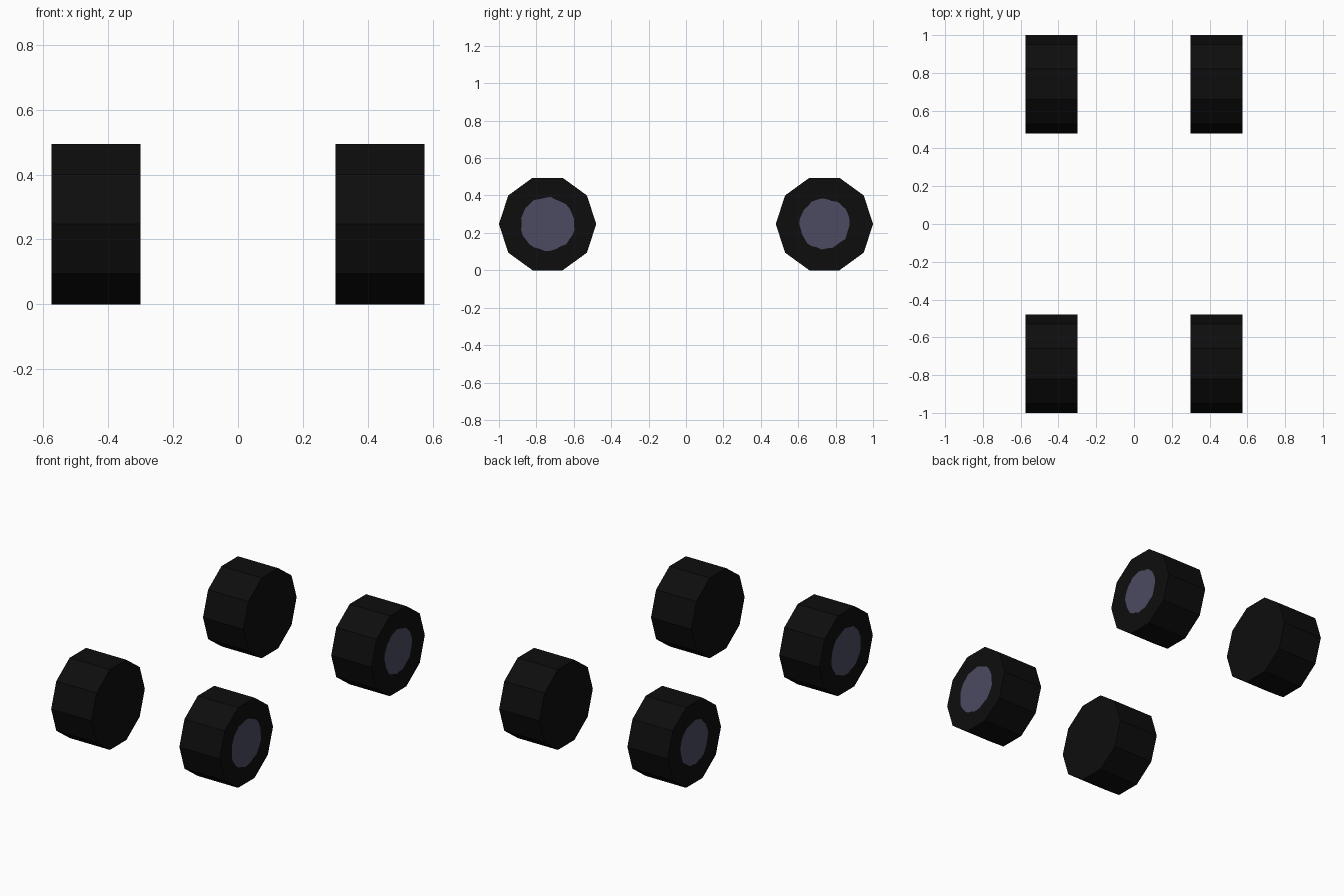
import bpy, bmesh, math, random
from mathutils import Vector

if "Cube" in bpy.data.objects:
    bpy.data.objects.remove(bpy.data.objects["Cube"])

def material(name, rgb):
    m = bpy.data.materials.new(name)
    m.diffuse_color = (*rgb, 1)
    m.use_nodes = True
    m.node_tree.nodes["Principled BSDF"].inputs["Base Color"].default_value = m.diffuse_color
    return m

rubber = material("black rubber", (0.004, 0.004, 0.004))
metal = material("blue grey hub", (0.07, 0.07, 0.119))

SIDES, RADIUS, HUB_SIDES = 10, 0.26, 30
X_IN, X_OUT = 0.30, 0.575
Y_AXLE = 0.74
Z_AXLE = RADIUS * math.cos(math.pi / SIDES)

def ring(bm, x, radii, side):
    n = len(radii)
    return [bm.verts.new((side * x, r * math.cos(math.tau * i / n), r * math.sin(math.tau * i / n)))
            for i, r in enumerate(radii)]

def wheel(name, side, y, hub_radius, seed):
    rng = random.Random(seed)
    bm = bmesh.new()
    # ten-sided tyre with a flat inner face
    inner = ring(bm, X_IN, [RADIUS] * SIDES, side)
    outer = ring(bm, X_OUT, [RADIUS] * SIDES, side)
    bm.faces.new(inner)
    for i in range(SIDES):
        j = (i + 1) % SIDES
        bm.faces.new((inner[i], inner[j], outer[j], outer[i]))
    # rough-edged hub, flush with the outer face
    hub = ring(bm, X_OUT, [hub_radius + rng.uniform(-0.005, 0.005) for _ in range(HUB_SIDES)], side)
    bm.faces.new(hub).material_index = 1
    k = HUB_SIDES // SIDES
    for i in range(SIDES):
        arc = [hub[(i * k + s) % HUB_SIDES] for s in range(k + 1)]
        a, b = outer[i], outer[(i + 1) % SIDES]
        for s in range(k):
            bm.faces.new((a if s < 2 else b, arc[s + 1], arc[s]))
            if s == 1:
                bm.faces.new((a, b, arc[2]))
    bmesh.ops.recalc_face_normals(bm, faces=bm.faces)
    bmesh.ops.translate(bm, verts=bm.verts, vec=Vector((0, y, Z_AXLE)))
    mesh = bpy.data.meshes.new(name)
    bm.to_mesh(mesh)
    bm.free()
    mesh.materials.append(rubber)
    mesh.materials.append(metal)
    bpy.context.collection.objects.link(bpy.data.objects.new(name, mesh))

# four wheels, hubs facing outwards
for side, label in ((1, "right"), (-1, "left")):
    wheel("front_wheel_" + label, side, -Y_AXLE, 0.143, 3)
    wheel("rear_wheel_" + label, side, Y_AXLE, 0.134, 5)
